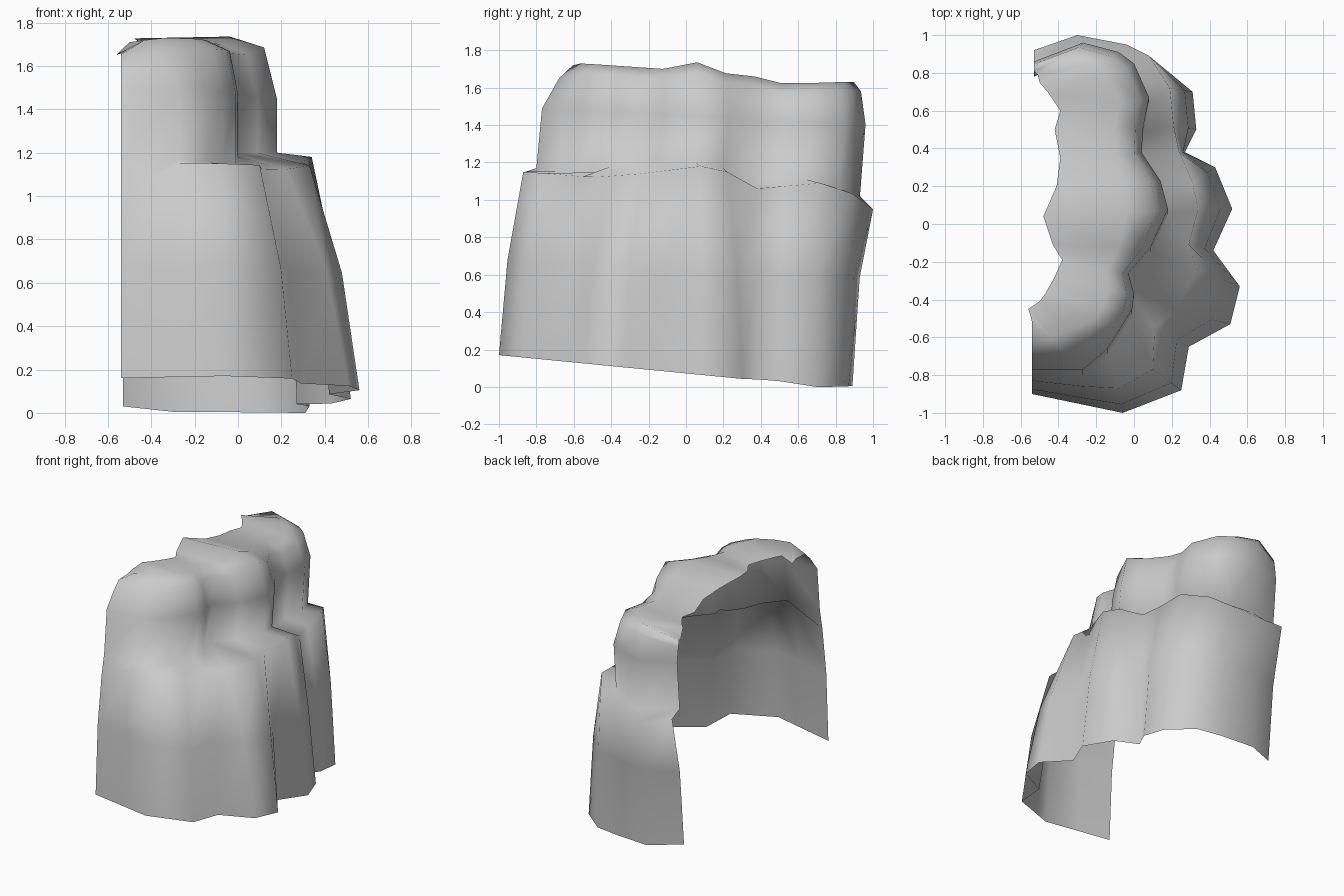
import bpy
import bmesh

default_cube = bpy.data.objects.get("Cube")
if default_cube:
    bpy.data.objects.remove(default_cube, do_unlink=True)

# Plan outlines of the open rock face, running from the front end round to the back end
FOOT = [(-.54, -.9), (-.3, -.95), (-.06, -1), (.25, -.88), (.29, -.65), (.51, -.53),
        (.56, -.33), (.42, -.14), (.52, .08), (.43, .3), (.27, .38), (.33, .5),
        (.31, .7), (.14, .84), (-.04, .87), (-.3, .89), (-.53, .78)]
LEDGE = [(-.54, -.83), (-.27, -.86), (-.08, -.87), (.1, -.77), (.11, -.55), (.22, -.46),
         (.33, -.24), (.29, -.11), (.34, .08), (.31, .22), (.24, .38), (.21, .52),
         (.19, .72), (.08, .89), (-.04, .95), (-.3, 1), (-.53, .92)]
WALL = [(-.54, -.78), (-.27, -.78), (-.14, -.67), (-.07, -.56), (-.01, -.46), (0, -.38),
        (-.03, -.27), (.09, -.13), (.18, .07), (.14, .22), (.04, .37), (.05, .51),
        (.08, .66), (0, .84), (-.08, .9), (-.27, .95), (-.53, .85)]
TORN_EDGE = [(-.54, -.52), (-.55, -.48), (-.56, -.45), (-.5, -.41), (-.47, -.37), (-.42, -.28),
             (-.38, -.19), (-.43, -.11), (-.48, .04), (-.41, .2), (-.39, .35), (-.42, .5),
             (-.39, .6), (-.45, .69), (-.5, .75), (-.51, .79), (-.53, .81)]

# Heights as (y, z) stations along the cliff
FOOT_HEIGHT = [(-1, .17), (.33, .04), (.44, .04), (.7, 0), (.74, 0), (.78, .03), (.82, 0), (.89, .005)]
LEDGE_HEIGHT = [(-.85, 1.15), (-.5, 1.12), (-.24, 1.14), (.08, 1.18), (.22, 1.15),
                (.37, 1.06), (.73, 1.09), (.9, 1.03), (1, .95)]
WALL_HEIGHT = [(-.77, 1.17), (-.5, 1.13), (-.33, 1.2), (.1, 1.2), (.22, 1.17),
               (.37, 1.08), (.66, 1.11), (.84, 1.06), (.95, 1.02)]
CROWN_HEIGHT = [(-.68, 1.7), (-.56, 1.73), (-.12, 1.7), (0, 1.74), (.13, 1.73),
                (.24, 1.66), (.4, 1.66), (.52, 1.62), (.83, 1.63)]


def height(stations, y):
    """Linear height between stations, held level past both ends."""
    if y <= stations[0][0]:
        return stations[0][1]
    for (y0, z0), (y1, z1) in zip(stations, stations[1:]):
        if y <= y1:
            return z0 + (z1 - z0) * (y - y0) / (y1 - y0)
    return stations[-1][1]


def blend(first, second, t, front_extra=0):
    """Outline part way between two outlines, pulled further in toward the front."""
    result = []
    for (x0, y0), (x1, y1) in zip(first, second):
        s = t + front_extra * min(1, max(0, (-y0 - .55) / .2))
        result.append((x0 + (x1 - x0) * s, y0 + (y1 - y0) * s))
    return result


def lift(outline, rule, lean=0):
    """Raise a plan outline to the height given by the rule, leaning it toward the back."""
    return [(x, y + lean, rule(x, y)) for x, y in outline]


def ledge_z(x, y):
    """Ledge height, sagging into a soft slope at the front end."""
    sag = .13 if x < -.5 and y < 0 else 0
    return height(LEDGE_HEIGHT, y) - sag


def crown_z(x, y):
    """Crown height, rounding off at both torn ends."""
    drop = .06 if x < -.5 and abs(y) > .4 else 0
    return height(CROWN_HEIGHT, y) - drop


def loft(name, rings, material):
    """Skin a stack of open rings into one shell."""
    bm = bmesh.new()
    rows = [[bm.verts.new(point) for point in ring] for ring in rings]
    for low, high in zip(rows, rows[1:]):
        for i in range(len(low) - 1):
            bm.faces.new((low[i], low[i + 1], high[i + 1], high[i]))
    mesh = bpy.data.meshes.new(name)
    bm.to_mesh(mesh)
    bm.free()
    mesh.materials.append(material)
    mesh.shade_smooth()
    obj = bpy.data.objects.new(name, mesh)
    bpy.context.collection.objects.link(obj)


# Plain grey stone
stone = bpy.data.materials.new("grey_stone")
stone.use_nodes = True
stone.diffuse_color = (.6, .6, .6, 1)
stone.node_tree.nodes["Principled BSDF"].inputs["Base Color"].default_value = (.6, .6, .6, 1)

# Lower cliff, ledge, upper cliff and rounded crown in one continuous shell
belly = blend(FOOT, LEDGE, .35)
shoulder = blend(WALL, TORN_EDGE, .09, .25)
crown = blend(WALL, TORN_EDGE, .33, .25)
loft("cliff_shell", [
    lift(FOOT, lambda x, y: height(FOOT_HEIGHT, y)),
    lift(belly, lambda x, y: .63 - y * .05),
    lift(LEDGE, ledge_z),
    lift(WALL, lambda x, y: height(WALL_HEIGHT, y), -.02),
    lift(WALL, lambda x, y: 1.45 - y * .05, .01),
    lift(shoulder, lambda x, y: crown_z(x, y) - .05),
    lift(crown, crown_z),
    lift(TORN_EDGE, lambda x, y: crown_z(x, y) - .01),
], stone)
